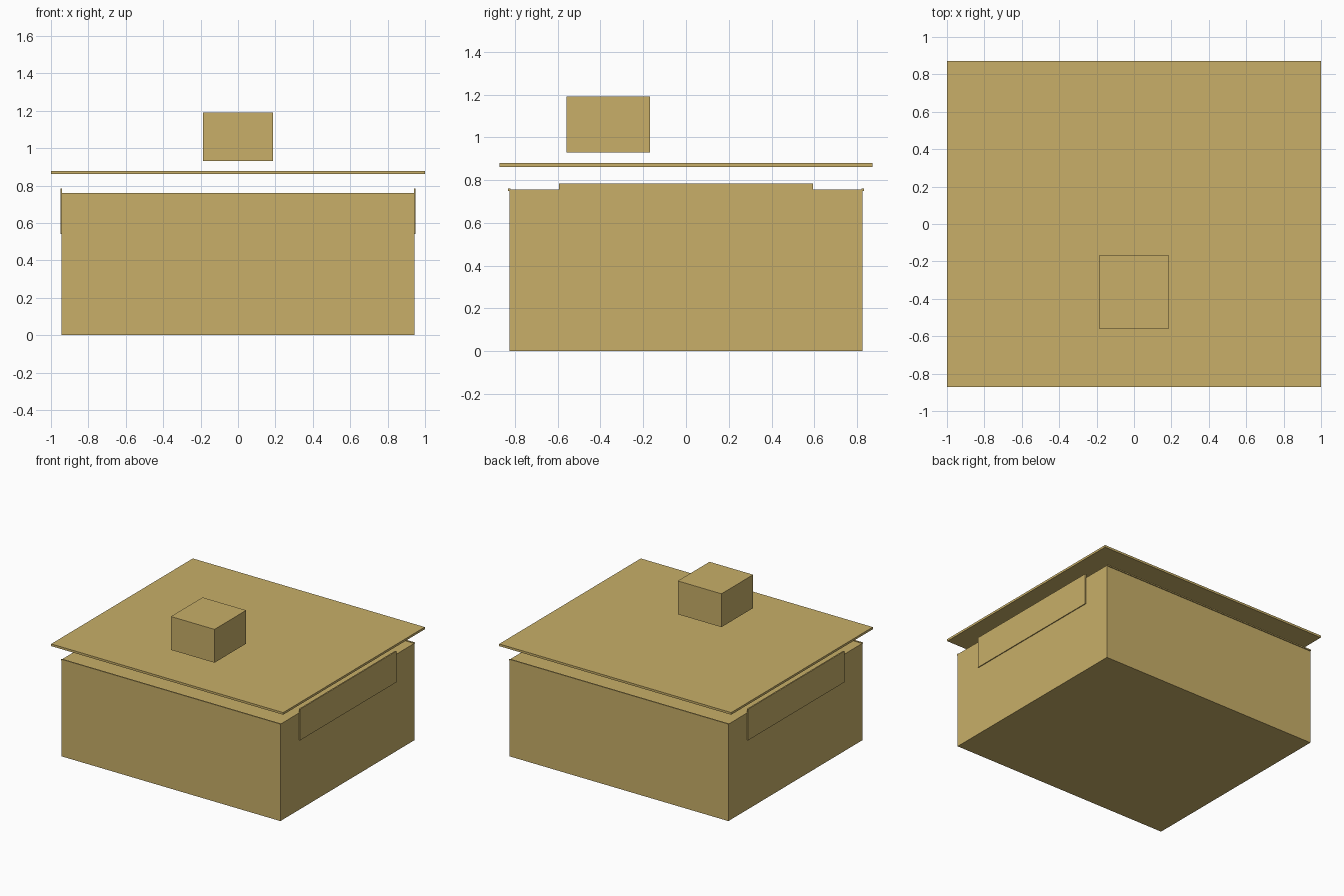
import bpy

cube = bpy.data.objects.get("Cube")
if cube:
    bpy.data.objects.remove(cube, do_unlink=True)

# Single cardboard-like tan colour
tan = bpy.data.materials.new("tan")
tan.use_nodes = True
colour = (0.58, 0.43, 0.14, 1)
tan.diffuse_color = colour
tan.node_tree.nodes["Principled BSDF"].inputs["Base Color"].default_value = colour


def box(name, low, high):
    """Axis-aligned box between two opposite corners."""
    centre = [(a + b) / 2 for a, b in zip(low, high)]
    bpy.ops.mesh.primitive_cube_add(size=1, location=centre)
    obj = bpy.context.object
    obj.name = name
    obj.scale = [b - a for a, b in zip(low, high)]
    bpy.ops.object.transform_apply(location=False, rotation=False, scale=True)
    obj.data.materials.append(tan)
    return obj


# Main body, floating lid and the block above it
box("body", (-0.943, -0.825, 0), (0.943, 0.825, 0.755))
box("lid", (-1, -0.872, 0.862), (1, 0.872, 0.879))
box("top_block", (-0.188, -0.558, 0.93), (0.188, -0.168, 1.19))

# Thin side panels and narrow front and back lips
for side, sign in (("left", 1), ("right", -1)):
    x = sorted((sign * 0.94, sign * 0.95))
    box(side + "_panel", (x[0], -0.593, 0.542), (x[1], 0.593, 0.785))
for side, sign in (("front", -1), ("back", 1)):
    y = sorted((sign * 0.822, sign * 0.832))
    box(side + "_lip", (-0.943, y[0], 0.75), (0.943, y[1], 0.76))
